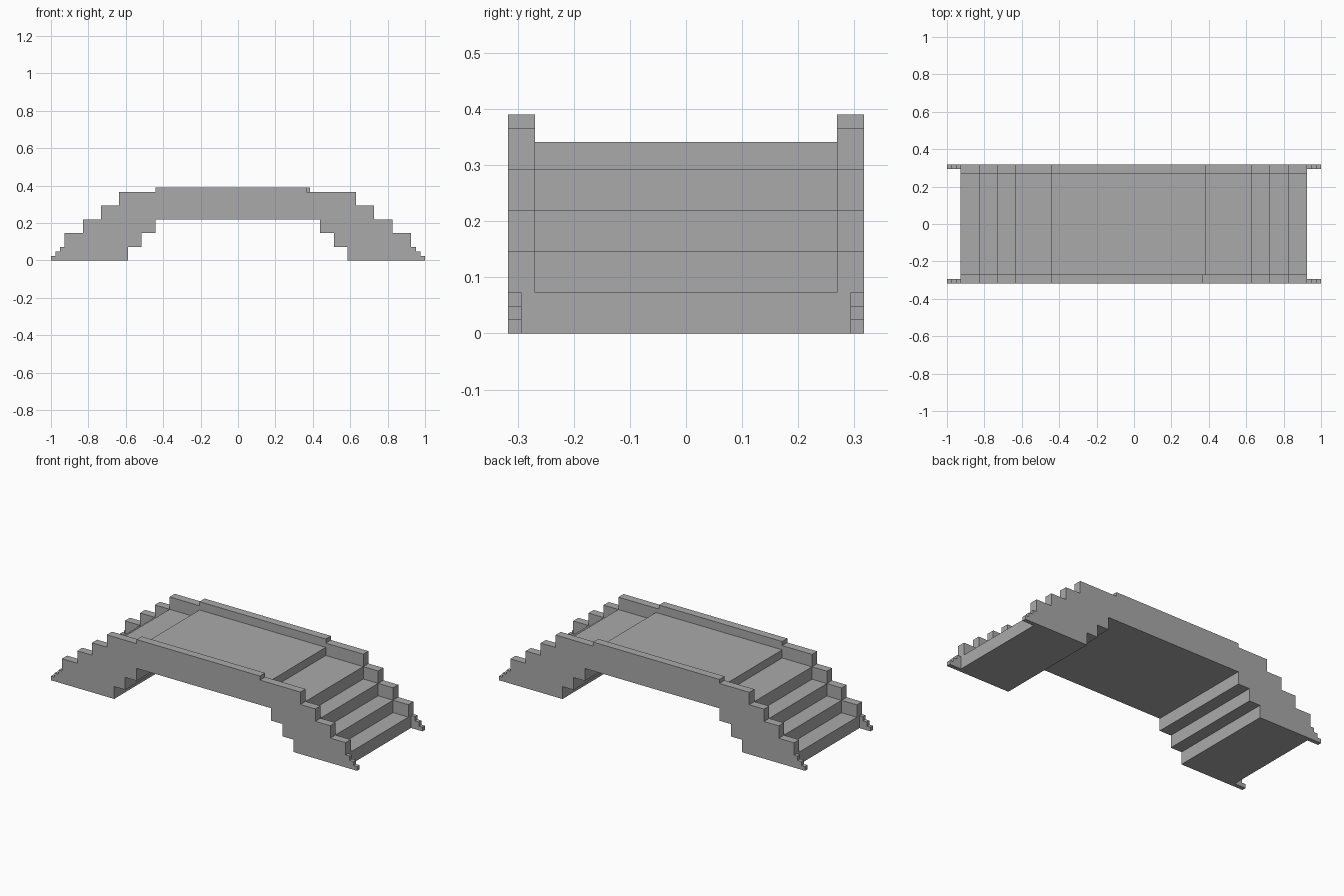
import bpy
import bmesh

cube = bpy.data.objects.get("Cube")
if cube:
    bpy.data.objects.remove(cube, do_unlink=True)

stone = bpy.data.materials.new("grey stone")
stone.use_nodes = True
stone.diffuse_color = (0.4, 0.4, 0.4, 1)
stone.node_tree.nodes["Principled BSDF"].inputs["Base Color"].default_value = (0.4, 0.4, 0.4, 1)

STEP = 0.0732     # height of one stair
HALF = 0.317      # half width of the bridge
INNER = 0.269     # inner face of the parapets
CURB = 0.293      # inner face of the small end curbs


def staircase(edges, heights):
    """Stepped line: heights[i] holds between edges[i] and edges[i + 1]."""
    line = []
    for a, b, z in zip(edges, edges[1:], heights):
        line += [(a, z), (b, z)]
    return line


def extrude_profile(name, points, y0, y1):
    """Extrude an x-z outline along y into a closed solid."""
    bm = bmesh.new()
    face = bm.faces.new([bm.verts.new((x, y0, z)) for x, z in points])
    grown = bmesh.ops.extrude_face_region(bm, geom=[face])
    verts = [v for v in grown["geom"] if isinstance(v, bmesh.types.BMVert)]
    bmesh.ops.translate(bm, verts=verts, vec=(0, y1 - y0, 0))
    bmesh.ops.recalc_face_normals(bm, faces=bm.faces)
    mesh = bpy.data.meshes.new(name)
    bm.to_mesh(mesh)
    bm.free()
    mesh.materials.append(stone)
    obj = bpy.data.objects.new(name, mesh)
    bpy.context.collection.objects.link(obj)


# Stepped arch opening, shared by deck and parapets, listed right to left
left_arch = [(-0.44, 3), (-0.515, 3), (-0.515, 2), (-0.587, 2), (-0.587, 1), (-0.587, 0)]
arch = [(0.585, 0), (0.585, 1), (0.512, 1), (0.512, 2), (0.438, 2), (0.438, 3),
        (-0.44, 3), (-0.44, 2), (-0.515, 2), (-0.515, 1), (-0.587, 1), (-0.587, 0)]
arch = [(x, n * STEP) for x, n in arch]


def bridge_outline(crown_end, heights):
    edges = [-0.928, -0.828, -0.732, -0.635, -0.44, crown_end, 0.63, 0.727, 0.825, 0.925]
    top = staircase(edges, heights + heights[-2::-1])
    return [(-0.928, 0)] + top + [(0.925, 0)] + arch


# Walking deck with stairs at both ends
treads = [STEP * n for n in (1, 2, 3, 4)] + [0.341]
extrude_profile("deck", bridge_outline(0.385, treads), -INNER, INNER)

# Stepped parapets; the front crown is slightly shorter
rails = [STEP * n for n in (2, 3, 4, 5)] + [0.39]
extrude_profile("front_parapet", bridge_outline(0.365, rails), -HALF, -INNER)
extrude_profile("back_parapet", bridge_outline(0.385, rails), INNER, HALF)

# Small stepped curbs at the four corners
for side, sx, start in (("left", 1, 0.925), ("right", -1, 0.928)):
    steps = staircase([start, 0.951, 0.976, 1.0], [STEP, STEP * 2 / 3, STEP / 3])
    outline = [(sx * x, z) for x, z in [(start, 0)] + steps + [(1.0, 0)]]
    for end, y0, y1 in (("front", -HALF, -CURB), ("back", CURB, HALF)):
        extrude_profile(f"{end}_{side}_curb", outline, y0, y1)
